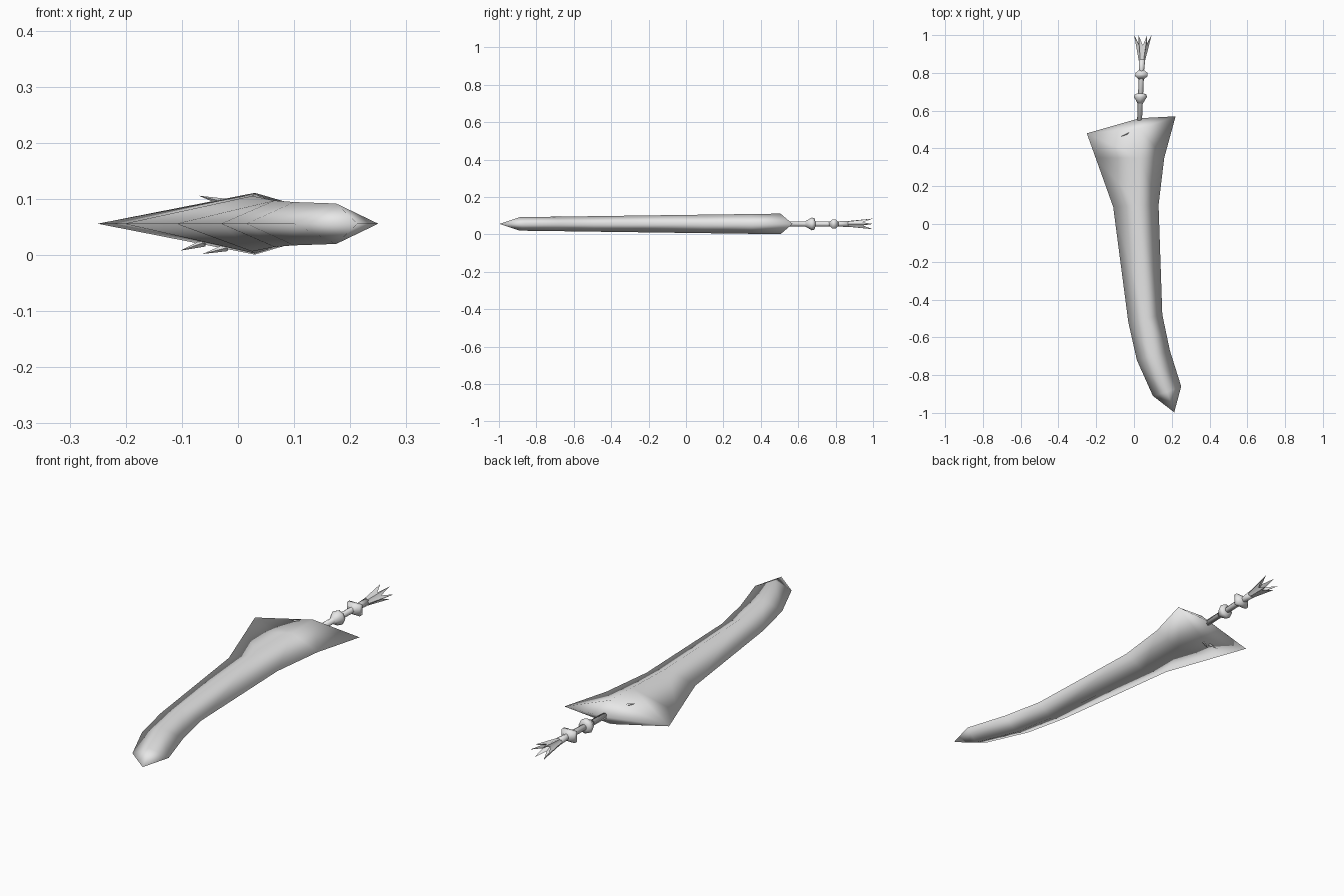
import bpy, bmesh, math
from mathutils import Vector

if "Cube" in bpy.data.objects:
    bpy.data.objects.remove(bpy.data.objects["Cube"])

ZC = 0.056
steel = bpy.data.materials.new("light_grey")
steel.diffuse_color = (0.8, 0.8, 0.8, 1)
steel.use_nodes = True
steel.node_tree.nodes["Principled BSDF"].inputs["Base Color"].default_value = steel.diffuse_color


def finish(name, bm, angle=180):
    bmesh.ops.recalc_face_normals(bm, faces=bm.faces)
    me = bpy.data.meshes.new(name)
    bm.to_mesh(me)
    bm.free()
    ob = bpy.data.objects.new(name, me)
    me.materials.append(steel)
    bpy.context.collection.objects.link(ob)
    if angle >= 180:
        me.shade_smooth()
        return ob
    bpy.ops.object.select_all(action='DESELECT')
    ob.select_set(True)
    bpy.context.view_layer.objects.active = ob
    bpy.ops.object.shade_smooth_by_angle(angle=math.radians(angle))
    return ob


# Blade: rows of left edge, ridge and right edge, ridge mirrored top to bottom
rows = [((-.25, .48), (.03, .505), (.22, .57)),
        ((-.203, .35), (.03, .35), (.16, .35)),
        ((-.11, .09), (.025, .10), (.13, .10)),
        ((-.03, -.52), (.065, -.50), (.15, -.48)),
        ((.015, -.72), (.10, -.70), (.19, -.67)),
        ((.10, -.91), (.175, -.89), (.25, -.86))]
bm = bmesh.new()
strips = []
for left, mid, right in rows:
    h = 0.036 + 0.019 * (mid[1] + 0.89) / 1.395
    strips.append([bm.verts.new((*left, ZC)), bm.verts.new((*mid, ZC + h)),
                   bm.verts.new((*right, ZC)), bm.verts.new((*mid, ZC - h))])
for a, b in zip(strips, strips[1:]):
    for i in range(4):
        j = (i + 1) % 4
        bm.faces.new((a[i], a[j], b[j], b[i]))
for ring, end in ((strips[0], (.03, .56, ZC)), (strips[-1], (.213, -.997, ZC))):
    tip = bm.verts.new(end)
    for i in range(4):
        bm.faces.new((ring[i], ring[(i + 1) % 4], tip))
finish("blade", bm)


# Turned handle parts, running along y with a slight lean
def turned(name, profile, n=8, angle=180, turn=0.0, flat=1.0):
    bm = bmesh.new()
    rings = []
    for y, r in profile:
        x = .03 + (y - .56) * .04
        ring = []
        for k in range(n):
            a = turn + 2 * math.pi * k / n
            ring.append(bm.verts.new((x + r * math.cos(a), y, ZC + flat * r * math.sin(a))))
        rings.append(ring)
    for a, b in zip(rings, rings[1:]):
        for k in range(n):
            m = (k + 1) % n
            bm.faces.new((a[k], a[m], b[m], b[k]))
    bm.faces.new(rings[0])
    bm.faces.new(rings[-1])
    return finish(name, bm, angle)


turned("handle", [(.54, .013), (.82, .014), (.87, .017)])
turned("lower_collar", [(.638, .014), (.672, .034), (.686, .031), (.692, .014)])
turned("upper_collar", [(.765, .016), (.782, .046), (.80, .046), (.815, .018)],
       4, 60, math.pi / 4, .75)

# Flared pommel: zigzag crown of broad points around a sunken centre
bm = bmesh.new()
N = 12
base, crown = [], []
for k in range(N):
    a = 2 * math.pi * k / N
    c, s = math.cos(a), math.sin(a)
    r, y = (.046, 1.0) if k % 2 == 0 else (.023, .945)
    base.append(bm.verts.new((.042 + .017 * c, .865, ZC + .015 * s)))
    crown.append(bm.verts.new((.047 + r * c, y, ZC + .72 * r * s)))
centre = bm.verts.new((.045, .915, ZC))
for k in range(N):
    m = (k + 1) % N
    bm.faces.new((base[k], base[m], crown[m], crown[k]))
    bm.faces.new((crown[k], crown[m], centre))
bm.faces.new(base)
finish("pommel_crown", bm, 60)


# Small pointed barb, tapering from a base to a tip
def barb(name, base, tip, r):
    base, tip = Vector(base), Vector(tip)
    d = tip - base
    bm = bmesh.new()
    bmesh.ops.create_cone(bm, segments=4, radius1=r, radius2=0, depth=d.length, cap_ends=True)
    rot = d.to_track_quat('Z', 'Y')
    for v in bm.verts:
        v.co = rot @ v.co + (base + tip) / 2
    return finish(name, bm, 20)


# Barbs breaking through the broad end of the blade
barb("top_barb", (-.025, .485, .094), (-.07, .462, .106), .007)
barb("bottom_barb_1", (-.06, .45, .022), (-.103, .46, .008), .007)
barb("bottom_barb_2", (-.02, .46, .014), (-.063, .44, .002), .007)
